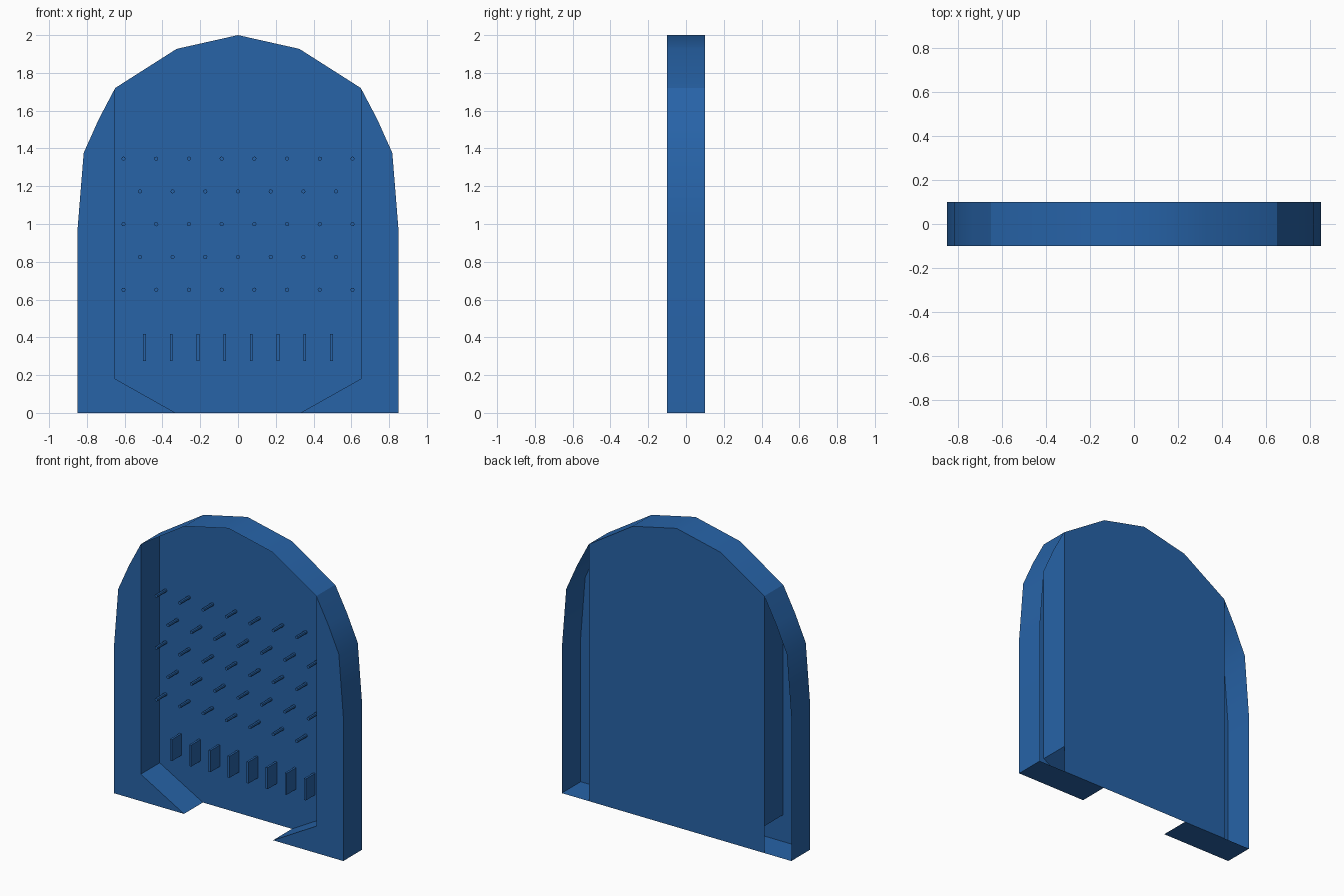
import bpy, bmesh, math
from mathutils import Matrix, Vector

if "Cube" in bpy.data.objects:
    bpy.data.objects.remove(bpy.data.objects["Cube"])

FRONT, BACK = -0.1, 0.1

blue = bpy.data.materials.new("blue plastic")
blue.diffuse_color = (0.02, 0.125, 0.39, 1)
blue.use_nodes = True
blue.node_tree.nodes["Principled BSDF"].inputs["Base Color"].default_value = blue.diffuse_color


def finish(name, bm, smooth=False):
    mesh = bpy.data.meshes.new(name)
    bm.to_mesh(mesh)
    bm.free()
    mesh.materials.append(blue)
    for p in mesh.polygons:
        p.use_smooth = smooth
    obj = bpy.data.objects.new(name, mesh)
    bpy.context.collection.objects.link(obj)
    return obj


def plate(name, pts, y, flip=False):
    """Flat sheet from an (x, z) outline, facing the front unless flipped."""
    bm = bmesh.new()
    f = bm.faces.new([bm.verts.new((x, y, z)) for x, z in pts])
    if flip:
        f.normal_flip()
    return finish(name, bm)


def strip(name, path, smooth=False):
    """Thin wall following an (x, z) path from front to back."""
    bm = bmesh.new()
    rows = [(bm.verts.new((x, FRONT, z)), bm.verts.new((x, BACK, z))) for x, z in path]
    for (a, b), (c, d) in zip(rows, rows[1:]):
        bm.faces.new((a, c, d, b))
    return finish(name, bm, smooth)


def mirrored(pts):
    return [(-x, z) for x, z in reversed(pts)]


# Shared profiles (right side)
arch = [(-0.65, 1.72), (-0.325, 1.927), (0, 2), (0.325, 1.927), (0.65, 1.72)]
outer = [(0.65, 1.72), (0.737, 1.555), (0.817, 1.376), (0.85, 0.965), (0.85, 0)]
inner = [(0.33, 0), (0.65, 0.18), (0.65, 1.72)]

# Back panel and arched roof
plate("back_panel", [(-0.65, 0), (0.65, 0)] + arch[::-1], BACK, flip=True)
strip("arched_roof", arch, smooth=True)

# Side channels, open at the back
front = inner[:1] + outer[::-1] + inner[1:2]
floor = [(0.85, 0), (0.33, 0)]
for side, fn in (("right", list), ("left", mirrored)):
    plate(side + "_front_plate", fn(front), FRONT)
    strip(side + "_outer_wall", fn(outer), smooth=True)
    strip(side + "_inner_wall_and_ramp", fn(inner))
    strip(side + "_floor", fn(floor))

# Staggered rows of pegs standing on the back panel
bm = bmesh.new()
for row in range(5):
    count = 8 - row % 2
    for i in range(count):
        x = (i - (count - 1) / 2) * 0.1732
        z = 1.346 - row * 0.1735
        bmesh.ops.create_cone(
            bm, cap_ends=True, segments=8, radius1=0.011, radius2=0.011, depth=0.1,
            matrix=Matrix.Translation((x, 0.05, z)) @ Matrix.Rotation(math.pi / 2, 4, 'X'))
finish("pegs", bm)

# Bin dividers
bm = bmesh.new()
for i in range(8):
    bmesh.ops.create_cube(
        bm, size=1,
        matrix=Matrix.Translation(((i - 3.5) * 0.1414, 0.05, 0.346))
        @ Matrix.Diagonal((0.014, 0.1, 0.144, 1)))
finish("bin_dividers", bm)
